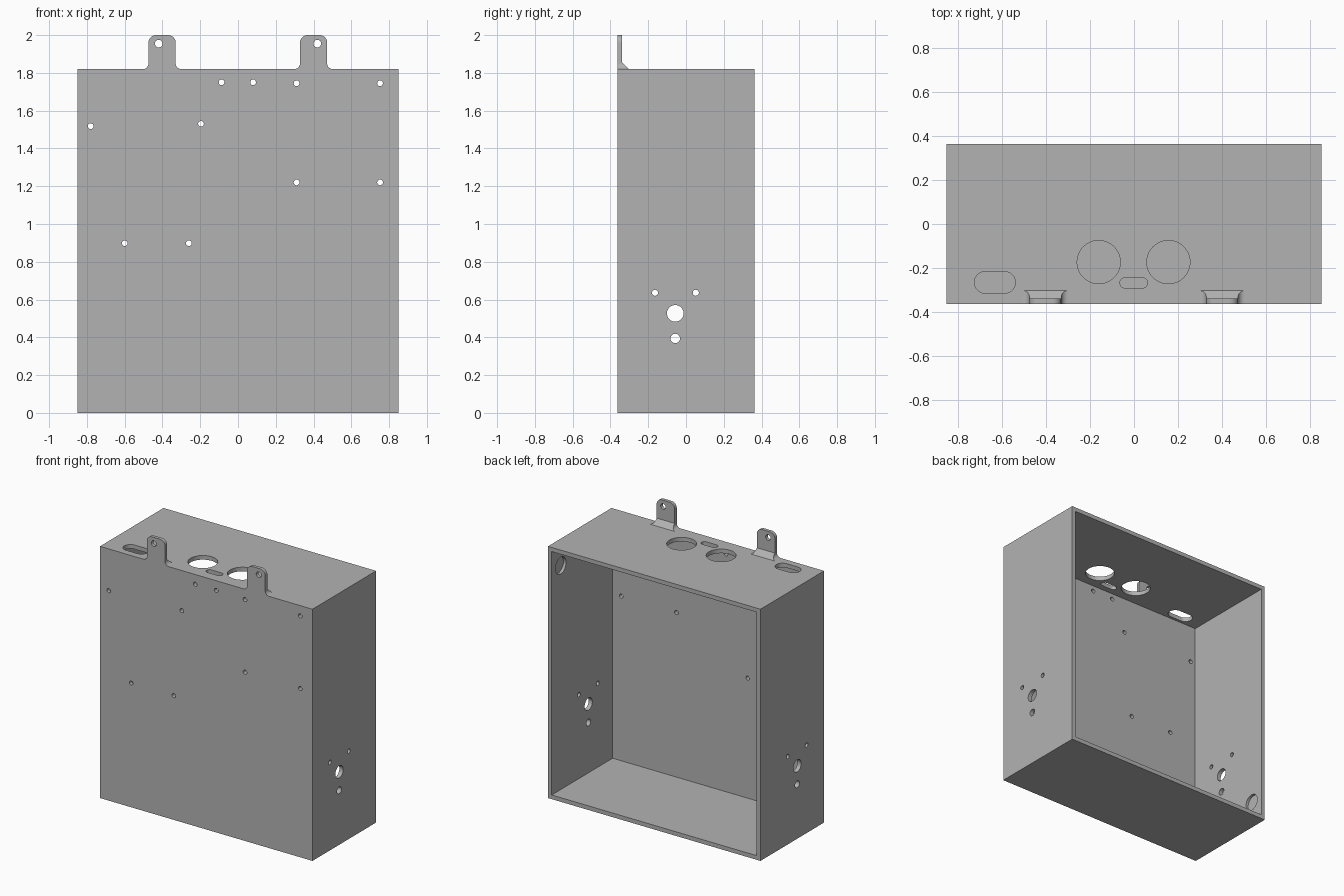
import bpy, bmesh, math
from mathutils import Matrix, Vector

if "Cube" in bpy.data.objects:
    bpy.data.objects.remove(bpy.data.objects["Cube"], do_unlink=True)

W, D, H, T = 0.85, 0.363, 1.82, 0.03   # half width, half depth, height, wall

grey = bpy.data.materials.new("plain grey")
grey.use_nodes = True
colour = (0.45, 0.45, 0.45, 1)
grey.diffuse_color = colour
grey.node_tree.nodes["Principled BSDF"].inputs["Base Color"].default_value = colour


def finish(bm, name):
    bmesh.ops.recalc_face_normals(bm, faces=bm.faces)
    mesh = bpy.data.meshes.new(name)
    bm.to_mesh(mesh)
    bm.free()
    mesh.materials.append(grey)
    obj = bpy.data.objects.new(name, mesh)
    bpy.context.collection.objects.link(obj)
    return obj


def block(bm, lo, hi):
    lo, hi = Vector(lo), Vector(hi)
    m = Matrix.Translation((lo + hi) / 2) @ Matrix.Diagonal((*(hi - lo), 1))
    bmesh.ops.create_cube(bm, size=1, matrix=m)


def plug(bm, axis, centre, r, length, stretch=0):
    """Round or slotted prism along an axis; stretch lengthens it along x."""
    turn = {"x": Matrix.Rotation(math.pi / 2, 4, "Y"),
            "y": Matrix.Rotation(math.pi / 2, 4, "X"),
            "z": Matrix.Identity(4)}[axis]
    made = bmesh.ops.create_cone(bm, cap_ends=True, segments=48, radius1=r, radius2=r,
                                 depth=length, matrix=Matrix.Translation(centre) @ turn)
    for v in made["verts"]:
        if stretch:
            v.co.x += math.copysign(stretch, v.co.x - centre[0])


def cut(obj, bm):
    cutter = finish(bm, "cutter")
    cutter.hide_render = True
    mod = obj.modifiers.new("cut", "BOOLEAN")
    mod.operation, mod.solver, mod.object = "DIFFERENCE", "EXACT", cutter
    bpy.context.view_layer.objects.active = obj
    bpy.ops.object.modifier_apply(modifier=mod.name)
    bpy.data.objects.remove(cutter, do_unlink=True)


def smooth(obj):
    bpy.ops.object.select_all(action="DESELECT")
    obj.select_set(True)
    bpy.context.view_layer.objects.active = obj
    bpy.ops.object.shade_smooth_by_angle(angle=math.radians(30))


# Open-backed box
bm = bmesh.new()
block(bm, (-W, -D, 0), (W, D, H))
box = finish(bm, "enclosure_box")
bm = bmesh.new()
block(bm, (-W + T, -D + T, T), (W - T, D + T, H - T))
cut(box, bm)

bm = bmesh.new()
# Mounting holes in the front panel
for x, z in [(-0.087, 1.75), (0.08, 1.75), (0.31, 1.745), (0.752, 1.745), (-0.78, 1.518),
             (-0.196, 1.53), (0.31, 1.22), (0.752, 1.22), (-0.6, 0.898), (-0.26, 0.898)]:
    plug(bm, "y", (x, -D + T / 2, z), 0.015, 3 * T)
# Matching hole groups and one blind pocket in each side wall
for side, pocket_z in ((1, H - 0.17), (-1, 0.17)):
    for y, z, r in [(-0.057, 0.527, 0.044), (-0.057, 0.394, 0.025),
                    (-0.164, 0.636, 0.016), (0.052, 0.636, 0.016)]:
        plug(bm, "x", (side * (W - T / 2), y, z), r, 3 * T)
    plug(bm, "x", (side * (W - T), 0.26, pocket_z), 0.06, 0.04)
# Round openings and slots in the top
for x, y, r, stretch in [(-0.16, -0.173, 0.098, 0), (0.156, -0.173, 0.098, 0),
                         (-0.631, -0.265, 0.049, 0.044), (-0.001, -0.267, 0.023, 0.04)]:
    plug(bm, "z", (x, y, H - T / 2), r, 3 * T, stretch)
cut(box, bm)
smooth(box)


# Hanging tabs: flared foot with a sloped gusset behind, rounded top corners
def tab(name, middle, hole_x):
    half, thick, flare, slope, corner, top = 0.072, 0.024, 0.03, 0.037, 0.04, 2.0
    steps = [i / 10 * math.pi / 2 for i in range(11)]
    rows = [(H + flare * (1 - math.cos(a)), half + flare * (1 - math.sin(a))) for a in steps]
    rows = [(H + flare * math.sin(a), half + flare * (1 - math.cos(b)))
            for a, b in zip(steps, reversed(steps))]
    rows = [(H + flare * (1 - math.cos(a)), half + flare * (1 - math.sin(a))) for a in steps]
    rows.append((H + slope, half))
    rows += [(top - corner * (1 - math.sin(a)), half - corner * (1 - math.cos(a))) for a in steps]
    bm = bmesh.new()
    rings = []
    for z, w in rows:
        back = -D + thick + max(0, H + slope - z)
        rings.append([bm.verts.new((middle + sx * w, y, z))
                      for sx, y in ((-1, -D), (1, -D), (1, back), (-1, back))])
    for a, b in zip(rings, rings[1:]):
        for i in range(4):
            j = (i + 1) % 4
            bm.faces.new((a[i], a[j], b[j], b[i]))
    bm.faces.new(rings[0])
    bm.faces.new(rings[-1])
    obj = finish(bm, name)
    bm = bmesh.new()
    plug(bm, "y", (hole_x, -D, 1.955), 0.02, 0.2)
    cut(obj, bm)
    smooth(obj)


tab("right_hanging_tab", -0.402, -0.42)
tab("left_hanging_tab", 0.4, 0.42)
